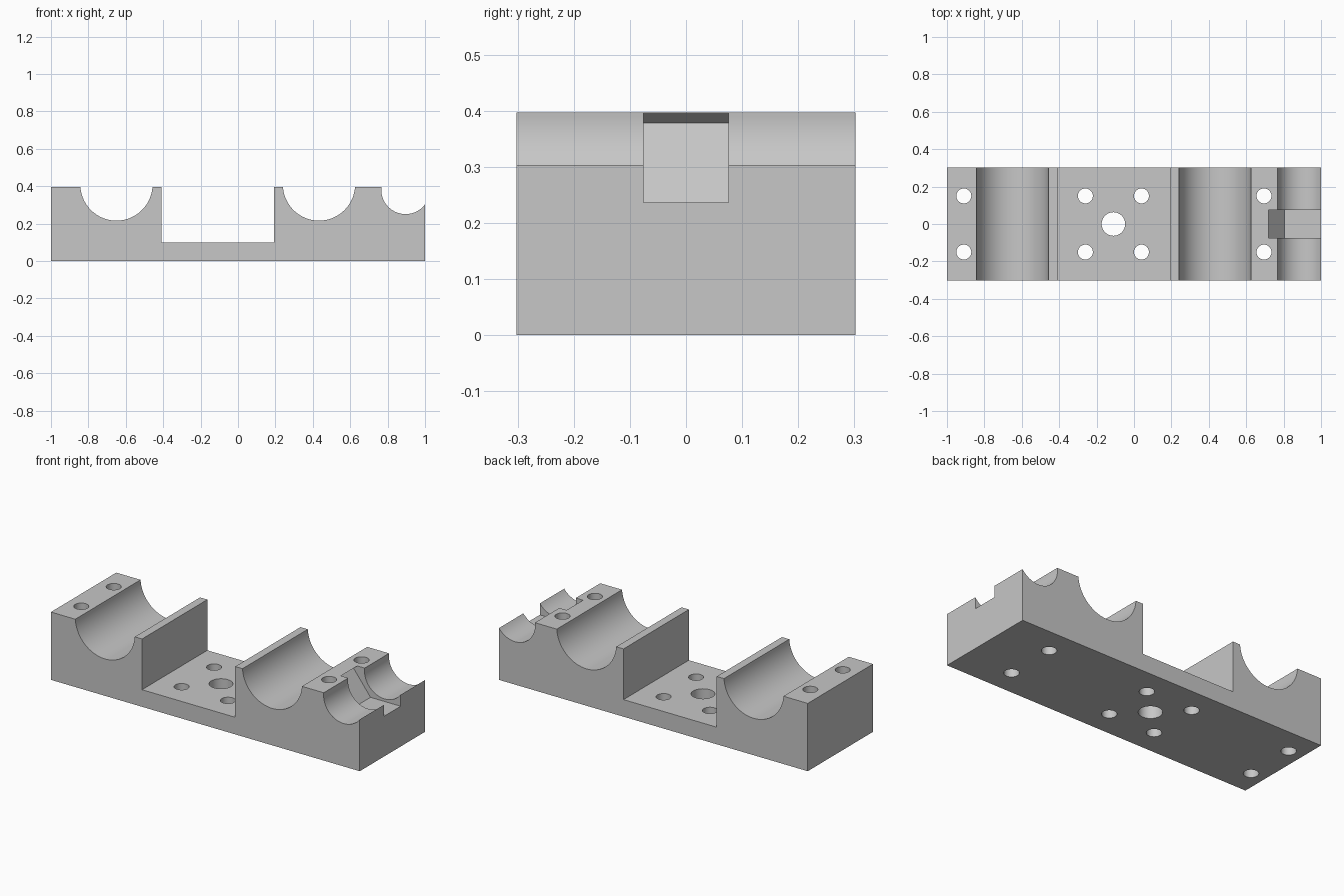
import bpy
import bmesh
import math

cube = bpy.data.objects.get("Cube")
if cube:
    bpy.data.objects.remove(cube, do_unlink=True)

HALF_LEN, HALF_WID, TOP, FLOOR = 1.0, 0.302, 0.397, 0.10

grey = bpy.data.materials.new("plain grey")
grey.use_nodes = True
colour = (0.57, 0.57, 0.57, 1)
grey.diffuse_color = colour
grey.node_tree.nodes["Principled BSDF"].inputs["Base Color"].default_value = colour


def extrude_profile(name, points, half_width):
    """Extrude an x-z outline evenly along y."""
    bm = bmesh.new()
    face = bm.faces.new([bm.verts.new((x, -half_width, z)) for x, z in points])
    new = bmesh.ops.extrude_face_region(bm, geom=[face])["geom"]
    verts = [v for v in new if isinstance(v, bmesh.types.BMVert)]
    bmesh.ops.translate(bm, verts=verts, vec=(0, 2 * half_width, 0))
    bmesh.ops.recalc_face_normals(bm, faces=bm.faces)
    mesh = bpy.data.meshes.new(name)
    bm.to_mesh(mesh)
    bm.free()
    obj = bpy.data.objects.new(name, mesh)
    bpy.context.collection.objects.link(obj)
    mesh.materials.append(grey)
    return obj


def cradle(cx, cz, radius, end_x=None, steps=40):
    """Lower arc of a round channel, left to right, clipped at the top face."""
    start = math.asin((cz - TOP) / radius)
    right = cx + radius * math.cos(start) if end_x is None else end_x
    a0 = math.pi + start
    a1 = 2 * math.pi - math.acos((right - cx) / radius)
    angles = [a0 + (a1 - a0) * i / steps for i in range(steps + 1)]
    return [(cx + radius * math.cos(a), cz + radius * math.sin(a)) for a in angles]


def cut(target, cutter):
    """Subtract a cutter, apply the result and discard the cutter."""
    cutter.hide_render = True
    mod = target.modifiers.new("cut", "BOOLEAN")
    mod.operation = "DIFFERENCE"
    mod.solver = "EXACT"
    mod.object = cutter
    bpy.context.view_layer.objects.active = target
    bpy.ops.object.modifier_apply(modifier=mod.name)
    bpy.data.objects.remove(cutter, do_unlink=True)


def drill(target, x, y, radius):
    bpy.ops.mesh.primitive_cylinder_add(vertices=40, radius=radius, depth=2, location=(x, y, 0))
    tool = bpy.context.object
    tool.data.materials.append(grey)
    cut(target, tool)


# Block with two large cradles, a central pocket and a small open cradle
outline = [(-HALF_LEN, 0), (-HALF_LEN, TOP)]
outline += cradle(-0.65, 0.409, 0.193)
outline += [(-0.41, TOP), (-0.41, FLOOR), (0.193, FLOOR), (0.193, TOP)]
outline += cradle(0.433, 0.409, 0.193)
outline += cradle(0.896, 0.381, 0.13, end_x=HALF_LEN)
outline += [(HALF_LEN, 0)]
block = extrude_profile("bearing_block", outline, HALF_WID)

# Slanted slot through the small cradle
slot = [(0.695, 0.378), (0.805, 0.236), (1.1, 0.236), (1.1, 0.428), (0.76, 0.428)]
cut(block, extrude_profile("slot_cutter", slot, 0.076))

# Mounting holes in pairs and the central bore
for hole_x in (-0.91, -0.26, 0.04, 0.695):
    for side in (-1, 1):
        drill(block, hole_x, side * 0.15, 0.04)
drill(block, -0.11, 0, 0.063)

bpy.ops.object.select_all(action="DESELECT")
block.select_set(True)
bpy.context.view_layer.objects.active = block
bpy.ops.object.shade_smooth_by_angle(angle=math.radians(25))
